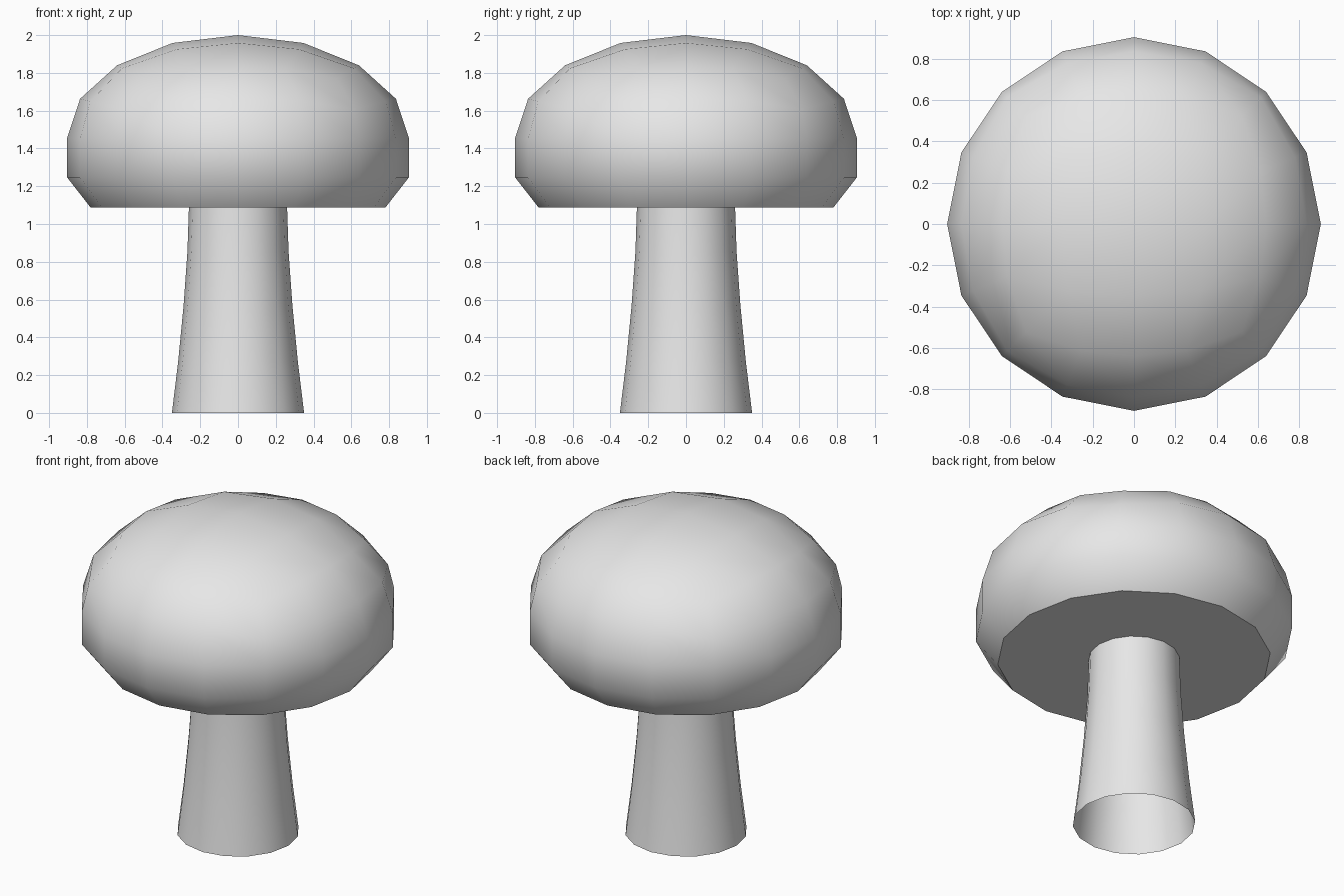
import bpy, bmesh, math

cube = bpy.data.objects.get("Cube")
if cube:
    bpy.data.objects.remove(cube, do_unlink=True)

SIDES = 16
CAP_R, CAP_TOP, EQUATOR, CAP_BASE = 0.905, 2.0, 1.454, 1.087
STEM_TOP_R = 0.26

grey = bpy.data.materials.new("plain_grey")
grey.use_nodes = True
colour = (0.8, 0.8, 0.8, 1.0)
grey.diffuse_color = colour
grey.node_tree.nodes["Principled BSDF"].inputs["Base Color"].default_value = colour


def extrude_rings(bm, edges, profile):
    """Extrude a ring of edges through (radius, height) steps."""
    for radius, height in profile:
        new = bmesh.ops.extrude_edge_only(bm, edges=edges)["geom"]
        edges = [e for e in new if isinstance(e, bmesh.types.BMEdge)]
        for v in {v for e in edges for v in e.verts}:
            s = radius / math.hypot(v.co.x, v.co.y)
            v.co = (v.co.x * s, v.co.y * s, height)


def finish(bm, name):
    """Turn the bmesh into a smooth object with outward normals."""
    bmesh.ops.recalc_face_normals(bm, faces=bm.faces)
    outer = max(bm.faces, key=lambda f: f.calc_center_median().xy.length)
    if outer.normal.xy.dot(outer.calc_center_median().xy) < 0:
        bmesh.ops.reverse_faces(bm, faces=bm.faces)
    mesh = bpy.data.meshes.new(name)
    bm.to_mesh(mesh)
    bm.free()
    mesh.materials.append(grey)
    obj = bpy.data.objects.new(name, mesh)
    bpy.context.collection.objects.link(obj)
    bpy.ops.object.select_all(action="DESELECT")
    obj.select_set(True)
    bpy.context.view_layer.objects.active = obj
    bpy.ops.object.shade_smooth_by_angle(angle=math.radians(45))


# Cap: upper half of a rounded cube, flattened into a dome
bm = bmesh.new()
bmesh.ops.create_cube(bm, size=2)
bmesh.ops.subdivide_edges(bm, edges=bm.edges[:], cuts=3, use_grid_fill=True)
bmesh.ops.delete(bm, geom=[v for v in bm.verts if v.co.z < -0.1], context="VERTS")
for v in bm.verts:
    for i in range(3):
        v.co[i] = math.tan(v.co[i] * math.pi / 4)
    v.co.normalize()
    v.co = (v.co.x * CAP_R, v.co.y * CAP_R, EQUATOR + v.co.z * (CAP_TOP - EQUATOR))

# Cap rim: straight band, tucked-in band and flat underside meeting the stem
rim = [e for e in bm.edges if e.is_boundary]
extrude_rings(bm, rim, [(CAP_R, 1.247), (0.78, CAP_BASE), (STEM_TOP_R, CAP_BASE)])
finish(bm, "cap")

# Stem: flared open tube
bm = bmesh.new()
bmesh.ops.create_circle(bm, segments=SIDES, radius=STEM_TOP_R)
for v in bm.verts:
    v.co.z = CAP_BASE
extrude_rings(bm, bm.edges[:], [(0.268, 0.85), (0.288, 0.57), (0.317, 0.27), (0.35, 0.0)])
finish(bm, "stem")
